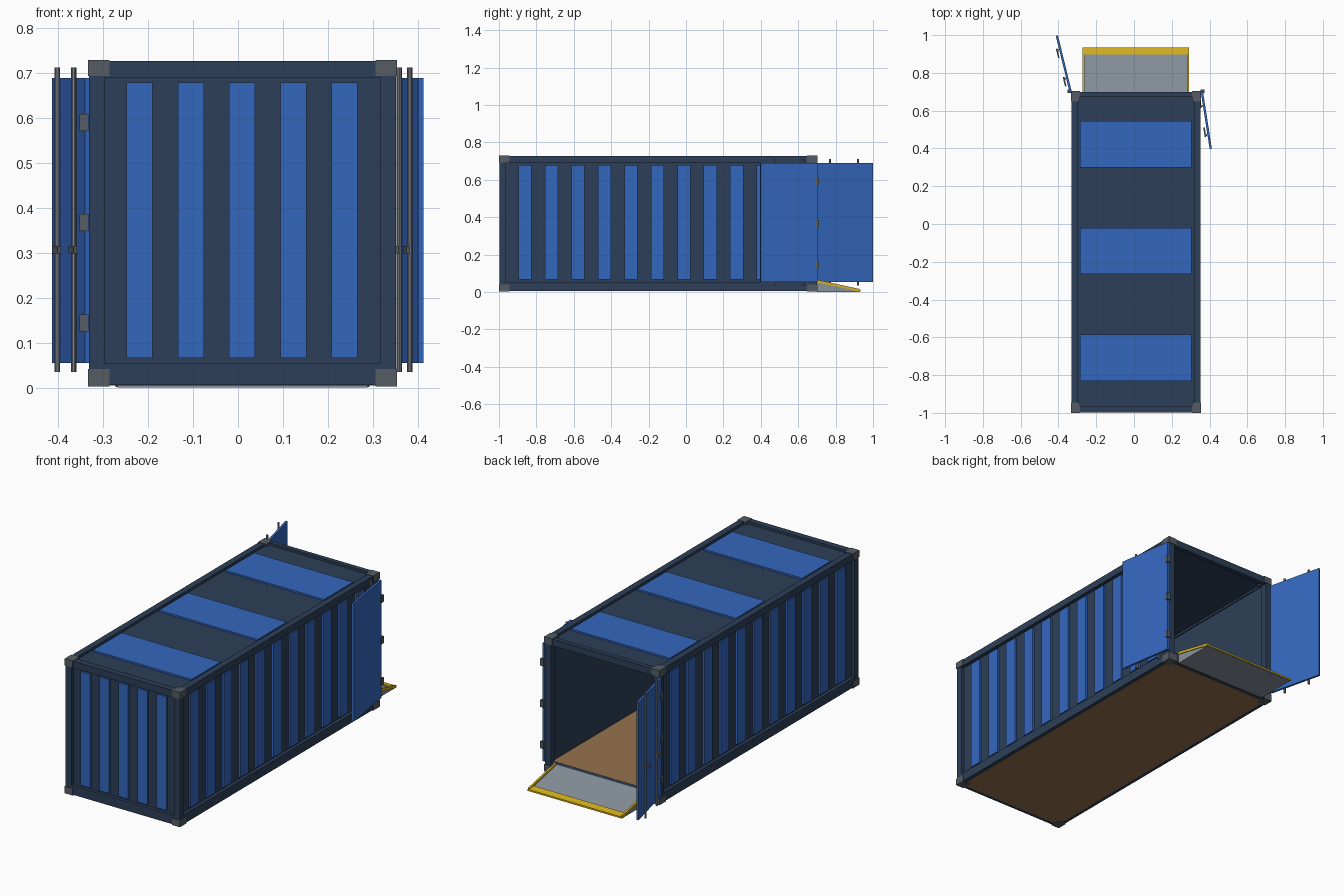
import bpy, math
from mathutils import Matrix, Vector

if "Cube" in bpy.data.objects:
    bpy.data.objects.remove(bpy.data.objects["Cube"])


def mat(name, hexcol):
    lin = [((int(hexcol[i:i + 2], 16) / 255 + 0.055) / 1.055) ** 2.4 for i in (0, 2, 4)]
    m = bpy.data.materials.new(name)
    m.diffuse_color = (*lin, 1)
    m.use_nodes = True
    m.node_tree.nodes["Principled BSDF"].inputs["Base Color"].default_value = m.diffuse_color
    return m


NAVY = mat("navy_frame", "2c3f57")
BLUE = mat("blue_panel", "3467be")
CAST = mat("dark_grey_metal", "555c64")
ROD = mat("rod_grey", "80858a")
YELLOW = mat("safety_yellow", "d6b01e")
RAMP = mat("ramp_grey", "87919b")
WOOD = mat("plywood_floor", "96734e")


def mesh(name, verts, faces, m, matrix=None):
    me = bpy.data.meshes.new(name)
    me.from_pydata(verts, [], faces)
    me.materials.append(m)
    ob = bpy.data.objects.new(name, me)
    bpy.context.collection.objects.link(ob)
    if matrix:
        ob.matrix_world = matrix
    return ob


def extrude_x(name, profile, x0, x1, m):
    """Prism along x from a (y, z) profile."""
    n = len(profile)
    verts = [(x, y, z) for x in (x0, x1) for y, z in profile]
    faces = [tuple(range(n))[::-1], tuple(range(n, 2 * n))]
    faces += [(i, (i + 1) % n, (i + 1) % n + n, i + n) for i in range(n)]
    return mesh(name, verts, faces, m)


def box(name, x, y, z, m, matrix=None):
    verts = [(a, b, c) for a in x for b in y for c in z]
    faces = [(0, 1, 3, 2), (4, 6, 7, 5), (0, 4, 5, 1), (2, 3, 7, 6), (0, 2, 6, 4), (1, 5, 7, 3)]
    return mesh(name, verts, faces, m, matrix)


# Body extents
CX, HX = 0.01, 0.341
X0, X1 = CX - HX, CX + HX
Y0, Y1 = -0.997, 0.70
Z0, Z1 = 0.006, 0.727
P = 0.034                # post and rail width
ZB, ZT = 0.055, 0.69     # wall bottom and top
IN, OUT, RIB = 0.028, 0.018, 0.007   # depths of wall skin and ribs below the frame

# Corner posts, long rails and corner castings
for s, side in ((-1, "left"), (1, "right")):
    px = sorted((CX + s * HX, CX + s * (HX - P)))
    cx = sorted((CX + s * (HX + 0.003), CX + s * (HX - 0.045)))
    box(f"bottom_rail_{side}", px, (Y0 + P, Y1 - P), (Z0, ZB), NAVY)
    box(f"top_rail_{side}", px, (Y0 + P, Y1 - P), (ZT, Z1), NAVY)
    for end, py, cy in (("front", (Y0, Y0 + P), (-1.0, -0.945)),
                        ("rear", (Y1 - P, Y1), (0.648, 0.703))):
        box(f"post_{side}_{end}", px, py, (Z0, Z1), NAVY)
        for lv, cz in (("bottom", (0.003, 0.041)), ("top", (0.693, 0.729))):
            box(f"corner_casting_{side}_{end}_{lv}", cx, cy, cz, CAST)
    # Side wall and its ribs
    wx = sorted((CX + s * (HX - IN), CX + s * (HX - OUT)))
    box(f"side_wall_{side}", wx, (Y0 + P, Y1 - P), (ZB, ZT), NAVY)
    rx = sorted((CX + s * (HX - OUT), CX + s * (HX - RIB)))
    for k in range(11):
        y = -0.86 + 0.1414 * k
        box(f"side_rib_{side}_{k + 1}", rx, (y - 0.035, y + 0.035), (0.066, 0.679), BLUE)

# Cross rails at both ends
for end, ry in (("front", (Y0, Y0 + P)), ("rear", (Y1 - 0.025, Y1))):
    box(f"bottom_rail_{end}", (X0 + P, X1 - P), ry, (Z0, ZB), NAVY)
    box(f"top_rail_{end}", (X0 + P, X1 - P), ry, (ZT, Z1), NAVY)

# Closed end wall with ribs
box("end_wall", (X0 + P, X1 - P), (Y0 + OUT, Y0 + IN), (ZB, ZT), NAVY)
for k in range(5):
    x = CX - 0.001 + 0.114 * (k - 2)
    box(f"end_rib_{k + 1}", (x - 0.029, x + 0.029), (Y0 + RIB, Y0 + OUT), (0.066, 0.679), BLUE)

# Roof with three plates, and the plywood floor
box("roof", (X0 + P, X1 - P), (Y0 + P, Y1 - 0.025), (0.702, 0.714), NAVY)
for k in range(3):
    y = -0.707 + 0.564 * k
    box(f"roof_plate_{k + 1}", (CX - 0.295, CX + 0.295), (y - 0.123, y + 0.123), (0.714, 0.723), BLUE)
box("floor", (X0 + 0.02, X1 - 0.02), (Y0 + 0.02, Y1 - 0.025), (0.005, 0.056), WOOD)


def rod(name, x, y, matrix):
    r, n = 0.006, 10
    ring = [(x + r * math.cos(2 * math.pi * i / n), y + r * math.sin(2 * math.pi * i / n)) for i in range(n)]
    verts = [(a, b, z) for z in (0.035, 0.712) for a, b in ring]
    faces = [tuple(range(n))[::-1], tuple(range(n, 2 * n))]
    faces += [(i, (i + 1) % n, (i + 1) % n + n, i + n) for i in range(n)]
    mesh(name, verts, faces, ROD, matrix)


# Open doors: local x runs along the door, o points to its outer face
for side, hinge, angle, o in (("left", (-0.335, 0.697), 103.7, 1), ("right", (0.359, 0.703), -81.2, -1)):
    M = Matrix.Translation(Vector((*hinge, 0))) @ Matrix.Rotation(math.radians(angle), 4, 'Z')
    box(f"door_{side}", (0, 0.309), (-0.006, 0.006), (ZB, 0.689), BLUE, M)
    for k, d in enumerate((0.078, 0.232)):
        rod(f"lock_rod_{side}_{k + 1}", d, o * 0.0125, M)
        box(f"lock_handle_{side}_{k + 1}", (d - 0.04, d + 0.01),
            sorted((o * 0.014, o * 0.022)), (0.298, 0.315), CAST, M)

# Hinges
for s, side in ((-1, "left"), (1, "right")):
    hx = CX + s * 0.352
    for k, z in enumerate((0.144, 0.367, 0.590)):
        box(f"hinge_{side}_{k + 1}", (hx - 0.01, hx + 0.01), (0.693, 0.711), (z - 0.019, z + 0.019), CAST)

# Loading ramp: wedge, edge curbs and lip
extrude_x("ramp", [(0.70, 0.0), (0.93, 0.0), (0.93, 0.006), (0.70, 0.056)], -0.268, 0.288, RAMP)
for side, x in (("left", -0.272), ("right", 0.282)):
    extrude_x(f"ramp_curb_{side}", [(0.70, 0.051), (0.93, 0.003), (0.93, 0.016), (0.70, 0.066)],
              x, x + 0.01, YELLOW)
extrude_x("ramp_lip", [(0.897, 0.006), (0.934, 0.002), (0.934, 0.011), (0.897, 0.018)],
          -0.272, 0.292, YELLOW)
